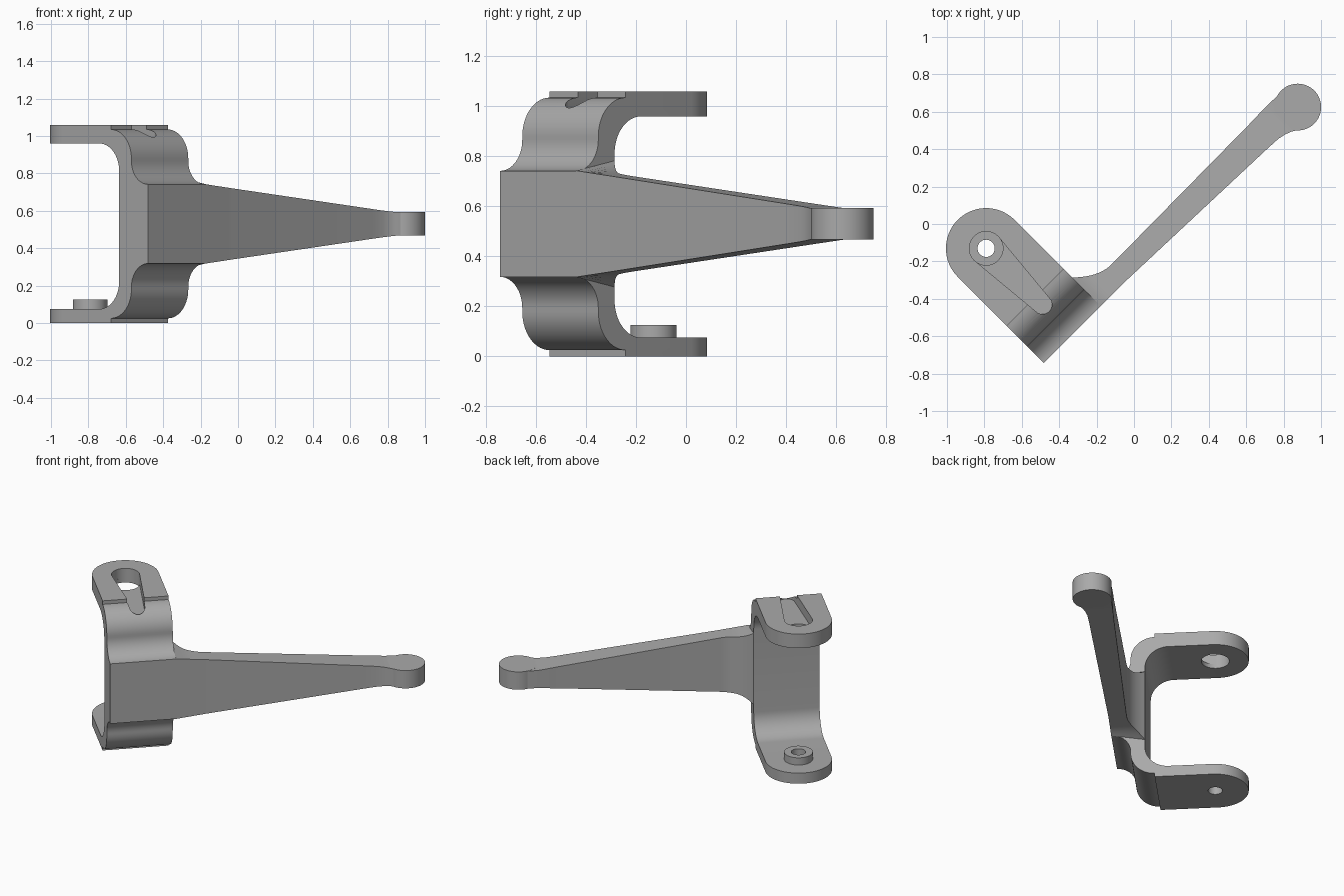
import bpy, bmesh
from math import sin, cos, pi, radians, atan2
from mathutils import Matrix

if "Cube" in bpy.data.objects:
    bpy.data.objects.remove(bpy.data.objects["Cube"])

TURN = Matrix.Rotation(radians(45), 4, 'Z')   # the part sits diagonally
MID = 0.53                                    # mid height
U0, U1 = -0.866, -0.436                       # bracket width
UC, VC, R = -0.651, 0.467, 0.215              # flange tip centre
FRONT, OUTER, INNER = -0.185, -0.06, 0.032    # wall planes

steel = bpy.data.materials.new("plain_grey")
steel.use_nodes = True
steel.diffuse_color = (0.4, 0.4, 0.4, 1)
steel.node_tree.nodes["Principled BSDF"].inputs["Base Color"].default_value = (0.4, 0.4, 0.4, 1)


def arc(cx, cy, r, a0, a1, n=14):
    return [(cx + r * cos(radians(a0 + (a1 - a0) * i / n)),
             cy + r * sin(radians(a0 + (a1 - a0) * i / n))) for i in range(n + 1)]


def loft(name, rings):
    """Skin closed rings of points, cap both ends and turn into place."""
    bm = bmesh.new()
    rows = [[bm.verts.new(p) for p in ring] for ring in rings]
    for a, b in zip(rows, rows[1:]):
        for i in range(len(a)):
            j = (i + 1) % len(a)
            bm.faces.new((a[i], a[j], b[j], b[i]))
    bm.faces.new(rows[0][::-1])
    bm.faces.new(rows[-1])
    bmesh.ops.recalc_face_normals(bm, faces=bm.faces)
    bm.transform(TURN)
    me = bpy.data.meshes.new(name)
    bm.to_mesh(me)
    bm.free()
    me.materials.append(steel)
    ob = bpy.data.objects.new(name, me)
    bpy.context.collection.objects.link(ob)
    return ob


def plan(name, pts, z0, z1):
    return loft(name, [[(u, v, z) for u, v in pts] for z in (z0, z1)])


def disc(name, u, v, r, z0, z1):
    return plan(name, arc(u, v, r, 0, 360, 64)[:-1], z0, z1)


def cut(ob, *tools):
    """Apply boolean tools given as (operation, object), then drop them."""
    for op, tool in tools:
        tool.hide_render = True
        mod = ob.modifiers.new(tool.name, 'BOOLEAN')
        mod.operation, mod.object, mod.solver = op, tool, 'EXACT'
    deps = bpy.context.evaluated_depsgraph_get()
    me = bpy.data.meshes.new_from_object(ob.evaluated_get(deps))
    ob.modifiers.clear()
    ob.data = me
    for _, tool in tools:
        bpy.data.objects.remove(tool)


# C-shaped bracket: side profile swept across its width
tip = VC + R + 0.05
step = OUTER + 0.155
profile = [(tip, 1.06), (step, 1.06)]
profile += arc(step, 0.88, 0.155, 90, 180)
profile += arc(FRONT, 0.867, 0.125, 0, -90)
profile += arc(FRONT, 0.193, 0.125, 90, 0)
profile += arc(step, 0.18, 0.155, 180, 270)
profile += [(step, 0), (tip, 0), (tip, 0.075)]
profile += arc(INNER + 0.15, 0.225, 0.15, 270, 180)
profile += arc(INNER + 0.15, 0.81, 0.15, 180, 90)
profile += [(tip, 0.96)]
bracket = loft("bracket", [[(u, v, z) for v, z in profile] for u in (U0, U1)])

# Rounded flange tips, slotted upper hole and small lower hole
tip_shape = plan("tip_cutter", [(U0 - 0.1, -0.5), (U1 + 0.1, -0.5), (U1 + 0.1, VC)]
                 + [(U1, VC)] + arc(UC, VC, R, 0, 180, 40)[1:-1]
                 + [(U0, VC), (U0 - 0.1, VC)], -0.2, 1.3)
slot = plan("slot_cutter", arc(UC, VC, 0.09, -6, 186, 32)
            + arc(UC, 0.04, 0.05, 186, 354, 20), 0.99, 1.3)
cut(bracket, ('INTERSECT', tip_shape), ('DIFFERENCE', slot),
    ('DIFFERENCE', disc("upper_hole", UC, VC, 0.09, 0.8, 1.02)),
    ('DIFFERENCE', disc("lower_hole", UC, VC, 0.046, -0.2, 0.3)))

# Raised ring on the lower flange
boss = disc("lower_boss", UC, VC, 0.092, 0.075, 0.126)
cut(boss, ('DIFFERENCE', disc("boss_hole", UC, VC, 0.046, -0.2, 0.3)))

# Tapered arm, blended into the wall and into the round end
def half_height(u):
    return max(0.062, 0.2125 - 0.108 * (u - U1))


sections = []
for i in range(11):                           # curved blend behind the wall
    t = i / 10
    back = -0.068 + (INNER + 0.068) * (1 - t) ** 2
    lift = 0.04 * max(0, 1 - t * 2) ** 2
    sections.append((U1 + 0.2 * t, FRONT, back, lift))
sections += [(0.80, -0.22, -0.059, 0), (0.87, -0.224, -0.057, 0), (0.91, -0.233, -0.056, 0),
             (0.945, -0.246, -0.056, 0), (0.975, -0.265, -0.056, 0), (1.03, -0.28, -0.058, 0)]
rings = []
for u, f, b, lift in sections:
    h = half_height(u)
    rings.append([(u, f, MID - h), (u, b, MID - h - lift),
                  (u, b, MID + h + lift), (u, f, MID + h)])
arm = loft("arm", rings)

# Round end of the arm
arm_end = disc("arm_end", 1.061, -0.177, 0.125, MID - 0.063, MID + 0.063)

# Smooth curved faces, keep hard edges
bpy.ops.object.select_all(action='DESELECT')
for ob in (bracket, boss, arm, arm_end):
    ob.select_set(True)
bpy.context.view_layer.objects.active = bracket
bpy.ops.object.shade_smooth_by_angle(angle=radians(30))
